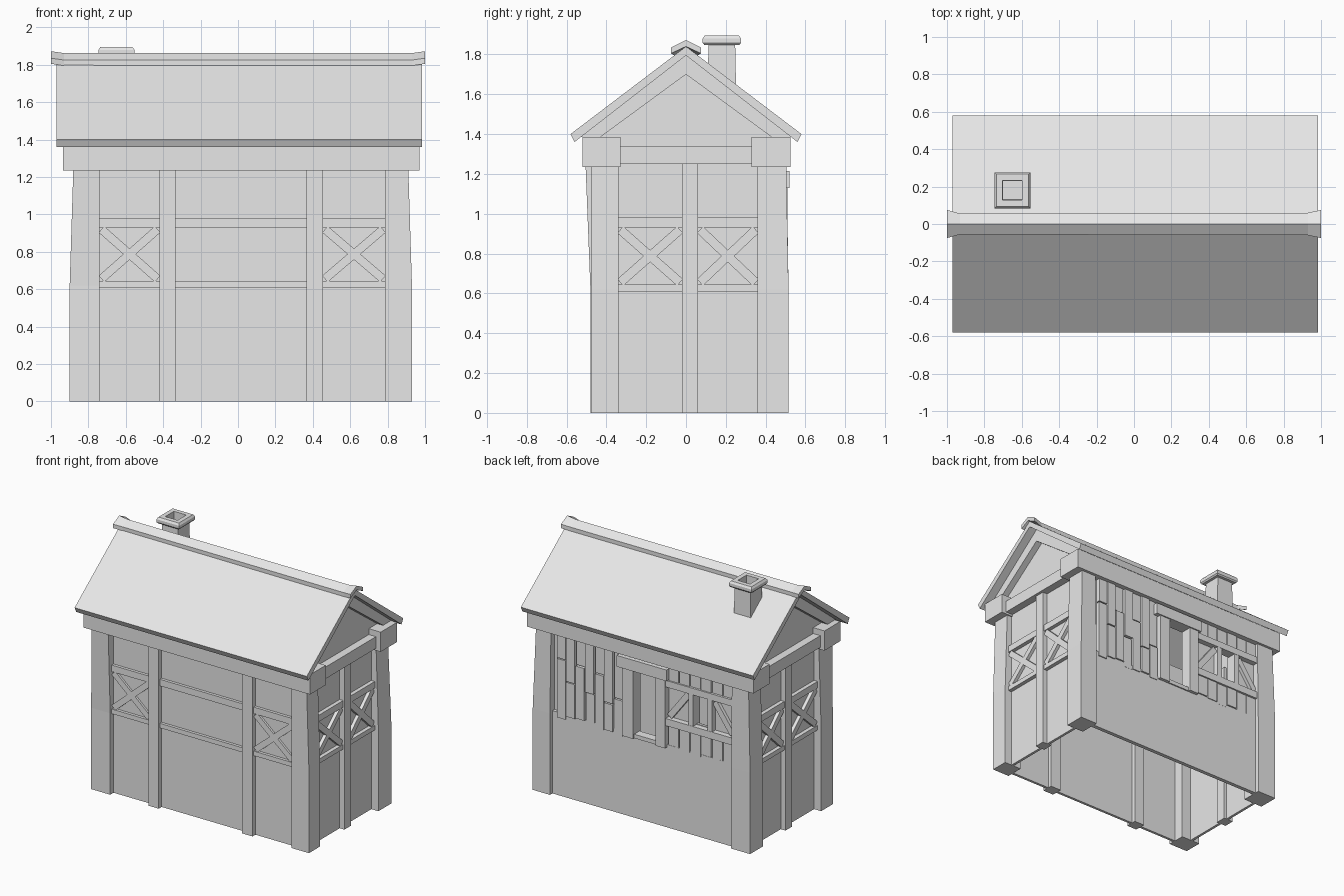
import bpy, bmesh, random
from mathutils import Vector

random.seed(4)
cube = bpy.data.objects.get("Cube")
if cube:
    bpy.data.objects.remove(cube, do_unlink=True)

grey = bpy.data.materials.new("plain_grey")
grey.use_nodes = True
grey.diffuse_color = (0.8, 0.8, 0.8, 1)
grey.node_tree.nodes["Principled BSDF"].inputs["Base Color"].default_value = (0.8, 0.8, 0.8, 1)


def loft(name, loops):
    """Join matching loops into a closed solid."""
    bm = bmesh.new()
    rings = [[bm.verts.new(p) for p in loop] for loop in loops]
    n = len(rings[0])
    for a, b in zip(rings, rings[1:]):
        for i in range(n):
            j = (i + 1) % n
            bm.faces.new((a[i], a[j], b[j], b[i]))
    bm.faces.new(rings[0])
    bm.faces.new(rings[-1])
    bmesh.ops.recalc_face_normals(bm, faces=bm.faces)
    mesh = bpy.data.meshes.new(name)
    bm.to_mesh(mesh)
    bm.free()
    mesh.materials.append(grey)
    obj = bpy.data.objects.new(name, mesh)
    bpy.context.collection.objects.link(obj)
    return obj


def rect(x0, x1, y0, y1, z):
    return [(x0, y0, z), (x1, y0, z), (x1, y1, z), (x0, y1, z)]


def box(name, x0, x1, y0, y1, z0, z1):
    return loft(name, [rect(x0, x1, y0, y1, z0), rect(x0, x1, y0, y1, z1)])


def section(name, yz, x0, x1):
    """Extrude a y-z outline along x."""
    return loft(name, [[(x, y, z) for y, z in yz] for x in (x0, x1)])


def brace(name, p, q, depth, width=0.045):
    """Flat timber from p to q, extruded by depth."""
    p, q, depth = Vector(p), Vector(q), Vector(depth)
    side = (q - p).cross(depth).normalized() * width / 2
    base = [p - side, q - side, q + side, p + side]
    return loft(name, [base, [v + depth for v in base]])


def cross(name, p, q, depth):
    """Two crossing timbers between opposite corners of a panel."""
    brace(name + "_rising", p, q, depth)
    brace(name + "_falling", (*p[:2], q[2]), (*q[:2], p[2]), depth)


RAIL_LOW, RAIL_HIGH, TOP = (0.61, 0.645), (0.93, 0.98), 1.26

# Corner posts, bent slightly above the lower wall
def post(name, x0, x1, y0, y1, left=0, right=0, front=0, back=0):
    loft(name, [rect(x0, x1, y0, y1, 0), rect(x0, x1, y0, y1, 0.62),
                rect(x0 + left, x1 + right, y0 + front, y1 + back, TOP)])

post("front_right_post", -0.90, -0.74, -0.48, -0.34, left=0.02, front=-0.025)
post("front_left_post", 0.785, 0.93, -0.475, -0.34, right=-0.02)
post("back_right_post", -0.90, -0.74, 0.36, 0.515, left=0.02, back=-0.01)
post("back_left_post", 0.785, 0.93, 0.36, 0.515, right=-0.02, back=-0.012)

# Middle posts
post("front_middle_post_right", -0.42, -0.335, -0.475, -0.39)
post("front_middle_post_left", 0.365, 0.455, -0.475, -0.39)
post("left_middle_post", 0.83, 0.91, -0.02, 0.06)
post("right_middle_post", -0.88, -0.80, -0.02, 0.06)

# Walls
box("front_wall", -0.84, 0.87, -0.44, -0.42, 0, 1.38)
gable = [(-0.43, 0), (0.46, 0), (0.46, 1.42), (0, 1.79), (-0.43, 1.42)]
section("left_end_wall", gable, 0.85, 0.87)
section("right_end_wall", gable, -0.84, -0.82)
box("back_lower_wall", -0.84, 0.87, 0.455, 0.485, 0, 0.63)
box("back_wall_planked", 0.15, 0.87, 0.44, 0.46, 0.62, 1.38)
box("back_wall_over_door", -0.16, 0.16, 0.44, 0.46, 1.14, 1.38)
box("back_wall_beside_door", -0.40, -0.15, 0.44, 0.46, 0.62, 1.38)
box("back_wall_beside_window", -0.84, -0.54, 0.44, 0.46, 0.62, 1.38)
box("back_wall_under_window", -0.54, -0.40, 0.44, 0.46, 0.62, 0.84)
box("back_wall_over_window", -0.54, -0.40, 0.44, 0.46, 1.08, 1.38)

# Front rails and crossed braces
for name, (z0, z1) in (("low", RAIL_LOW), ("high", RAIL_HIGH)):
    box("front_rail_" + name, -0.75, 0.80, -0.462, -0.43, z0, z1)
for name, x0, x1 in (("right", -0.73, -0.43), ("left", 0.465, 0.775)):
    cross("front_brace_" + name, (x0, -0.43, 0.655), (x1, -0.43, 0.92), (0, -0.026, 0))

# End framing: rails, crossed braces, tie beam and gable rafters
for side, wall, d in (("left", 0.86, 1), ("right", -0.83, -1)):
    def out(t):
        return sorted((wall, wall + d * t))
    for name, (z0, z1) in (("low", RAIL_LOW), ("high", RAIL_HIGH)):
        box(f"{side}_rail_{name}", *out(0.04), -0.35, 0.37, z0, z1)
    for name, y0, y1 in (("front", -0.33, -0.03), ("back", 0.07, 0.35)):
        cross(f"{side}_brace_{name}", (wall, y0, 0.655), (wall, y1, 0.92), (d * 0.035, 0, 0))
    box(side + "_tie_beam", *out(0.07), -0.36, 0.36, 1.25, 1.34)
    section(side + "_gable_rafters",
            [(-0.54, 1.385), (0, 1.80), (0.54, 1.385), (0.43, 1.385), (0, 1.70), (-0.43, 1.385)],
            *out(0.06))

# Eave beams
box("front_eave_beam", -0.935, 0.97, -0.52, -0.33, 1.235, 1.385)
box("back_eave_beam", -0.935, 0.97, 0.33, 0.525, 1.235, 1.385)

# Vertical planks with staggered joints
count, span = 7, 0.56
for i in range(count):
    x0 = 0.19 + i * span / count
    x1 = x0 + span / count - 0.008
    joint = random.uniform(0.8, 1.08)
    for name, z0, z1 in (("low", random.uniform(0.59, 0.64), joint - 0.004),
                         ("high", joint + 0.004, TOP)):
        box(f"plank_{name}_{i}", x0, x1, 0.45, random.uniform(0.483, 0.5), z0, z1)
for i in range(6):
    x0 = -0.74 + i * 0.092
    y = random.uniform(0.478, 0.492)
    box(f"short_plank_{i}", x0, x0 + 0.084, 0.45, y, random.uniform(0.6, 0.64), 0.79)
    box(f"upper_plank_{i}", x0, x0 + 0.084, 0.45, y, 1.11, TOP)

# Tall opening with jambs and lintel
for name, x0, x1 in (("left", 0.09, 0.18), ("right", -0.18, -0.10)):
    box("door_jamb_" + name, x0, x1, 0.42, 0.51, 0.61, 1.14)
box("door_lintel", -0.20, 0.22, 0.42, 0.52, 1.13, 1.215)
box("door_sill", -0.11, 0.10, 0.43, 0.495, 0.61, 0.64)

# Small window with its framing
for name, z0, z1 in (("low", 0.78, 0.835), ("high", 1.075, 1.125)):
    box("window_rail_" + name, -0.75, -0.17, 0.43, 0.502, z0, z1)
for name, x0, x1 in (("left", -0.41, -0.37), ("right", -0.57, -0.53)):
    box("window_jamb_" + name, x0, x1, 0.42, 0.50, 0.83, 1.08)
brace("window_brace_left", (-0.20, 0.45, 0.85), (-0.36, 0.45, 1.06), (0, 0.035, 0))
brace("window_brace_right", (-0.73, 0.45, 0.85), (-0.58, 0.45, 1.06), (0, 0.035, 0))

# Roof and flared ridge cap
section("roof", [(-0.58, 1.40), (0, 1.84), (0.58, 1.40), (0.56, 1.36), (0, 1.795), (-0.56, 1.36)],
        -0.97, 0.985)

def cap(x, w, lift):
    return [(x, y, z + lift) for y, z in
            ((-w, 1.825), (0, 1.862), (w, 1.825), (w, 1.795), (0, 1.83), (-w, 1.795))]

loft("ridge_cap", [cap(-1, 0.075, 0.01), cap(-0.93, 0.056, 0),
                   cap(0.93, 0.06, 0), cap(1, 0.075, 0.01)])

# Hollow chimney with a wide rim
def ring(r, z):
    return rect(-0.65 - r, -0.65 + r, 0.18 - r, 0.18 + r, z)

loft("chimney", [ring(0.072, 1.6), ring(0.067, 1.848), ring(0.088, 1.848), ring(0.096, 1.858),
                 ring(0.096, 1.88), ring(0.086, 1.895), ring(0.052, 1.895), ring(0.05, 1.8)])
